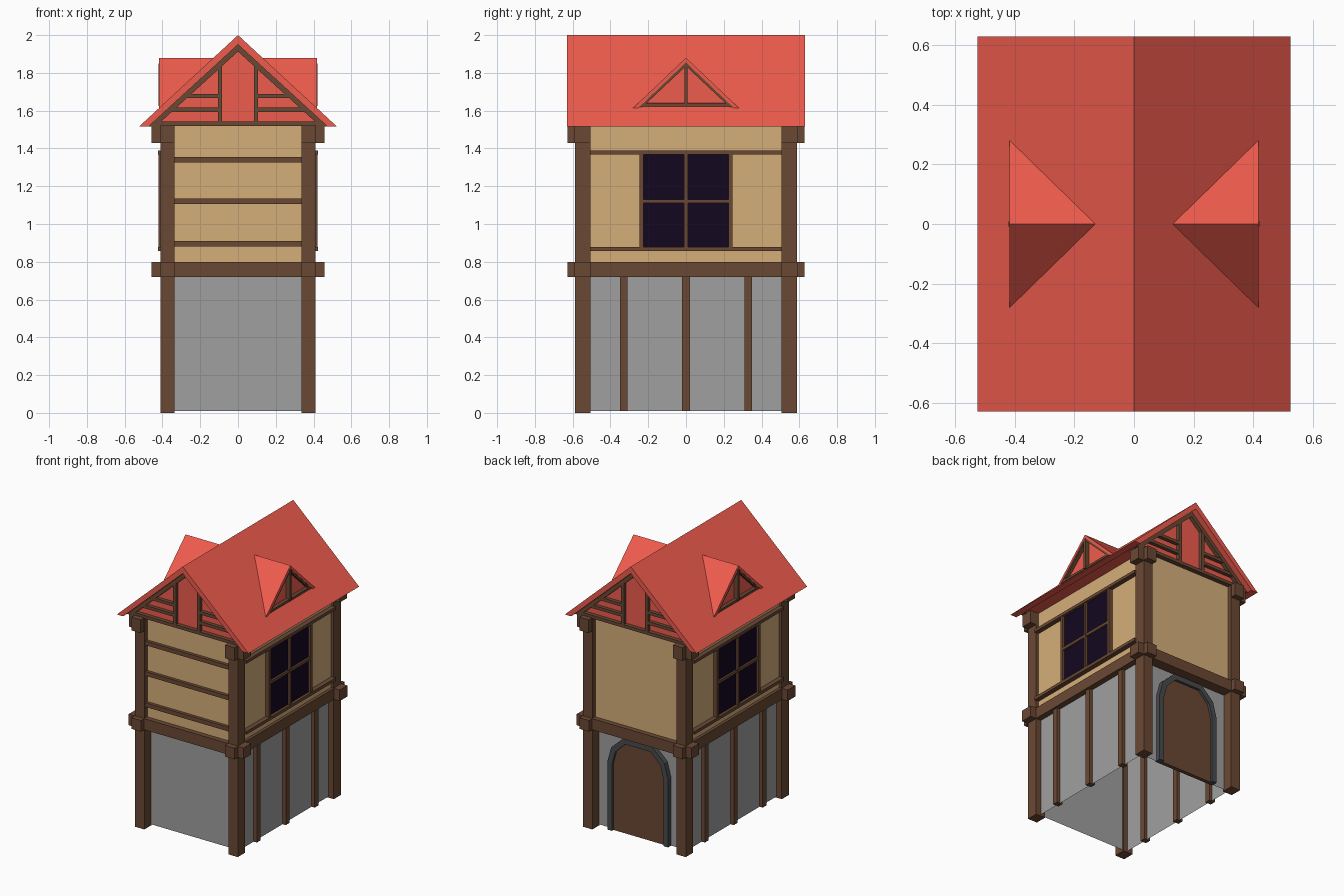
import bpy, bmesh

if "Cube" in bpy.data.objects:
    bpy.data.objects.remove(bpy.data.objects["Cube"])


def material(name, r, g, b):
    m = bpy.data.materials.new(name)
    m.diffuse_color = [((c / 255) ** 2.2) for c in (r, g, b)] + [1]
    m.use_nodes = True
    m.node_tree.nodes["Principled BSDF"].inputs["Base Color"].default_value = m.diffuse_color
    return m


RED = material("roof_red", 238, 92, 78)
TAN = material("plaster", 212, 173, 121)
BROWN = material("timber", 106, 74, 55)
DARK = material("glass", 25, 16, 36)
STONE = material("stone", 158, 158, 158)
SLATE = material("slate", 72, 75, 78)


def prism(name, pts, axis, a, b, mat, caps=True):
    """Extrude a 2D outline along an axis: 'x' takes (y,z), 'y' (x,z), 'z' (x,y)."""
    place = {"x": lambda p, t: (t, p[0], p[1]),
             "y": lambda p, t: (p[0], t, p[1]),
             "z": lambda p, t: (p[0], p[1], t)}[axis]
    bm = bmesh.new()
    lo = [bm.verts.new(place(p, a)) for p in pts]
    hi = [bm.verts.new(place(p, b)) for p in pts]
    n = len(pts)
    for i in range(n):
        j = (i + 1) % n
        bm.faces.new((lo[i], lo[j], hi[j], hi[i]))
    if caps:
        bm.faces.new(lo[::-1])
        bm.faces.new(hi)
    bmesh.ops.recalc_face_normals(bm, faces=bm.faces)
    me = bpy.data.meshes.new(name)
    bm.to_mesh(me)
    bm.free()
    me.materials.append(mat)
    ob = bpy.data.objects.new(name, me)
    bpy.context.collection.objects.link(ob)
    return ob


def box(name, x0, x1, y0, y1, z0, z1, mat, caps=True):
    pts = [(x0, y0), (x1, y0), (x1, y1), (x0, y1)]
    return prism(name, pts, "z", z0, z1, mat, caps)


def chevron(half, base, top, inner_half, inner_top):
    return [(-half, base), (0, top), (half, base),
            (inner_half, base), (0, inner_top), (-inner_half, base)]


# Wall shells, open underneath
box("lower_wall", -.37, .37, -.515, .515, .01, .76, STONE, caps=False)
box("upper_wall", -.39, .39, -.555, .555, .76, 1.52, TAN, caps=False)

# Corner posts with crossed stubs on top
for sx in (-1, 1):
    for sy in (-1, 1):
        box("corner_post", sx * .335, sx * .41, sy * .505, sy * .588, 0, 1.52, BROWN)
        box("post_stub_x", sx * .336, sx * .457, sy * .506, sy * .589, 1.43, 1.525, BROWN)
        box("post_stub_y", sx * .336, sx * .411, sy * .506, sy * .628, 1.43, 1.525, BROWN)

# Crossing floor beams
for s in (-1, 1):
    box("floor_beam_x", -.458, .458, s * .504, s * .591, .72, .80, BROWN)
    box("floor_beam_y", s * .334, s * .412, -.627, .627, .72, .80, BROWN)

# Front rails
for z in (.895, 1.12, 1.34):
    box("front_rail", -.34, .34, -.578, -.55, z - .015, z + .015, BROWN)

# Side walls: studs, window and rails
for s in (-1, 1):
    for y in (-.33, 0, .33):
        box("stud", s * .35, s * .395, y - .02, y + .02, .01, .73, BROWN)
    box("window_glass", s * .38, s * .405, -.235, .235, .87, 1.38, DARK)
    for z in (.867, 1.378):
        box("window_rail", s * .385, s * .424, -.508, .508, z - .011, z + .011, BROWN)
    for y in (-.236, 0, .236):
        box("window_upright", s * .385, s * .42, y - .01, y + .01, .87, 1.38, BROWN)
    box("window_crossbar", s * .385, s * .418, -.235, .235, 1.111, 1.131, BROWN)

# Arched back door and its frame
half = [(.242, .01), (.242, .50), (.212, .61), (.115, .70)]
inner = [(.205, .01), (.205, .49), (.18, .585), (.10, .662)]
arch = half + [(-x, z) for x, z in half[::-1]]
opening = inner + [(-x, z) for x, z in inner[::-1]]
prism("door_frame", arch + opening[::-1], "y", .505, .55, SLATE)
prism("door", opening, "y", .505, .532, BROWN)

# Main roof and gable block
prism("roof", chevron(.525, 1.515, 2.0, .475, 1.95), "y", -.63, .63, RED)
prism("gable", [(-.48, 1.52), (0, 1.955), (.48, 1.52)], "y", -.56, .56, RED)

# Gable timbers on both ends
SLOPE = .435 / .475
for sy in (-1, 1):
    a, b = sy * .55, sy * .588
    prism("gable_rake", chevron(.475, 1.517, 1.951, .435, 1.913), "y", a, b, BROWN)
    box("gable_tie", -.47, .47, a, b, 1.52, 1.543, BROWN)
    for s in (-1, 1):
        prism("gable_upright", [(s * .085, 1.53), (s * .107, 1.53),
              (s * .107, 1.84), (s * .085, 1.86)], "y", a, b * .998, BROWN)
        for z in (1.605, 1.678):
            reach = (1.93 - z) / SLOPE
            box("gable_rail", s * .095, s * reach, a, b * .996, z - .011, z + .011, BROWN)

# Dormers
for s in (-1, 1):
    prism("dormer_roof", chevron(.283, 1.612, 1.88, .255, 1.855), "x", s * .1, s * .418, RED)
    prism("dormer_gable", [(-.26, 1.6), (0, 1.858), (.26, 1.6)], "x", s * .15, s * .39, RED)
    prism("dormer_rake", chevron(.25, 1.62, 1.856, .23, 1.836), "x", s * .38, s * .415, BROWN)
    box("dormer_sill", s * .38, s * .416, -.245, .245, 1.622, 1.638, BROWN)
    box("dormer_upright", s * .38, s * .422, -.008, .008, 1.625, 1.85, BROWN)
